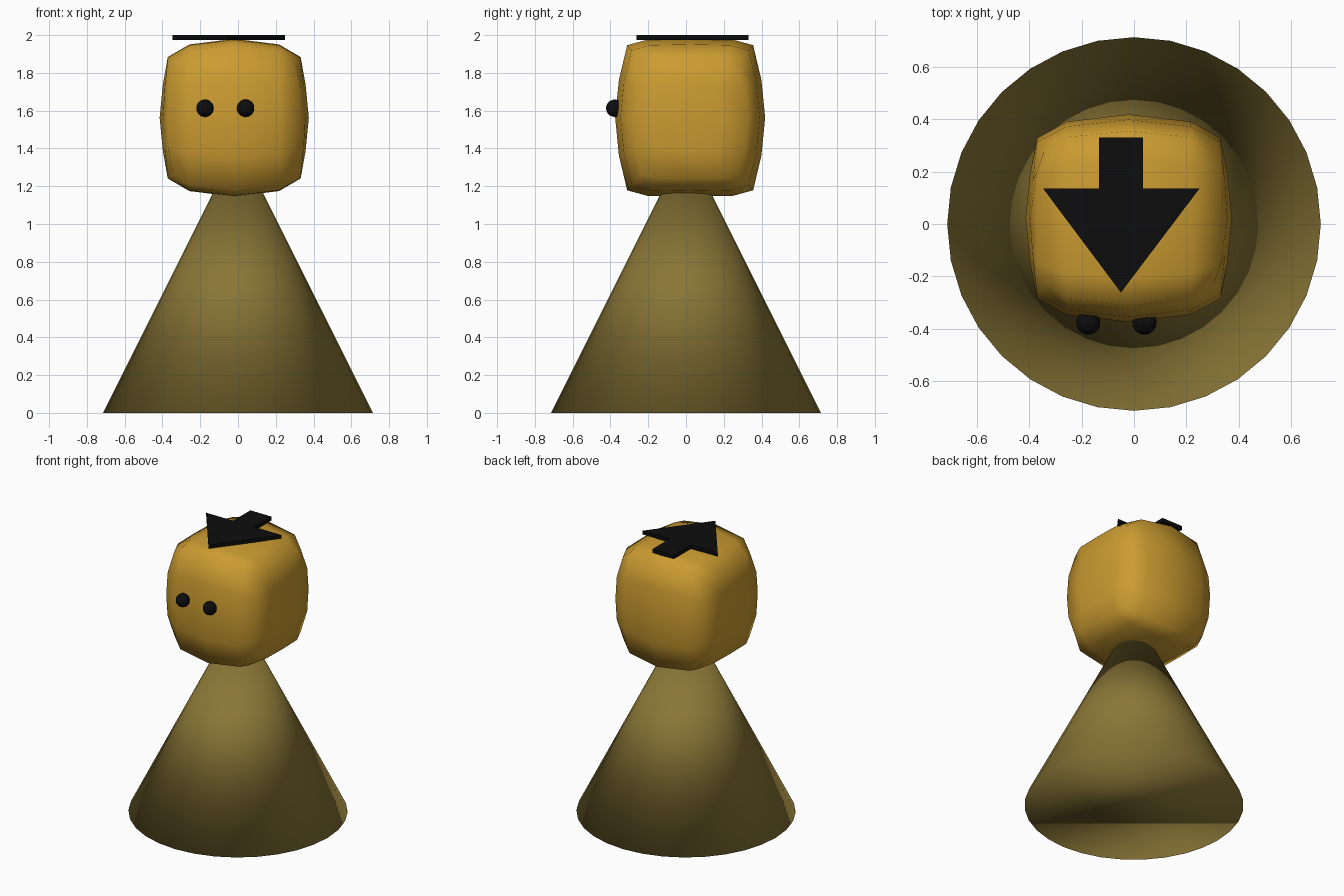
import bpy, bmesh
from math import copysign

if "Cube" in bpy.data.objects:
    bpy.data.objects.remove(bpy.data.objects["Cube"])


def paint(obj, name, rgb):
    mat = bpy.data.materials.get(name) or bpy.data.materials.new(name)
    mat.diffuse_color = (*rgb, 1)
    mat.use_nodes = True
    mat.node_tree.nodes["Principled BSDF"].inputs["Base Color"].default_value = mat.diffuse_color
    obj.data.materials.append(mat)


def from_bmesh(name, bm, smooth):
    bmesh.ops.recalc_face_normals(bm, faces=bm.faces)
    mesh = bpy.data.meshes.new(name)
    bm.to_mesh(mesh)
    bm.free()
    for p in mesh.polygons:
        p.use_smooth = smooth
    obj = bpy.data.objects.new(name, mesh)
    bpy.context.collection.objects.link(obj)
    return obj


BLACK = (0.004, 0.004, 0.004)

# Body: fully smooth-shaded cone whose tip is hidden in the head
bpy.ops.mesh.primitive_cone_add(vertices=32, radius1=0.714, depth=1.428, location=(0, 0, 0.714))
body = bpy.context.object
body.name = "body"
bpy.ops.object.shade_smooth()
paint(body, "olive", (0.25, 0.18, 0.037))

# Head: gridded cube bulged into a soft box, squarer in its y-z section
RING = {(0, 1): (0, 1), (.5, 1): (.57, .99), (1, 1): (.84, .92), (1, .5): (.95, .48), (1, 0): (1, 0)}


def soften(p):
    a, b, c = (round(abs(v) * 2) / 2 for v in p)
    m = max(b, c)
    y, z = RING[(b / m, c / m)] if m else (0, 0)
    corner = b == c
    if a < 1:
        x, s = {0: (0, 1), .5: (.6, .93)}[a]
    elif m == 1:
        x, s = (.82 if corner else .89), .77
    elif m == .5:
        x, s = (.93 if corner else .955), .43
    else:
        x, s = 1, 0
    return [copysign(v, o) for v, o in zip((x, y * s, z * s), p)]


bm = bmesh.new()
bmesh.ops.create_cube(bm, size=2)
bmesh.ops.subdivide_edges(bm, edges=bm.edges[:], cuts=3, use_grid_fill=True)
for v in bm.verts:
    x, y, z = soften(v.co)
    v.co = (-0.02 + 0.395 * x, 0.022 + 0.397 * y, 1.5625 + 0.4175 * z)
head = from_bmesh("head", bm, True)
paint(head, "amber", (0.6, 0.33, 0.03))

# Eyes
for name, x in (("left_eye", -0.175), ("right_eye", 0.04)):
    bpy.ops.mesh.primitive_uv_sphere_add(segments=32, ring_count=16, radius=0.046,
                                         location=(x, -0.377, 1.613))
    eye = bpy.context.object
    eye.name = name
    bpy.ops.object.shade_smooth()
    paint(eye, "black", BLACK)

# Arrow plate on top, pointing to the front
outline = [(-0.05, -0.262), (0.25, 0.135), (0.035, 0.135), (0.035, 0.33),
           (-0.133, 0.33), (-0.133, 0.135), (-0.347, 0.135)]
bm = bmesh.new()
face = bm.faces.new([bm.verts.new((x, y, 1.973)) for x, y in outline])
ext = bmesh.ops.extrude_face_region(bm, geom=[face])
for g in ext["geom"]:
    if isinstance(g, bmesh.types.BMVert):
        g.co.z = 2.0
arrow = from_bmesh("arrow", bm, False)
paint(arrow, "black", BLACK)
